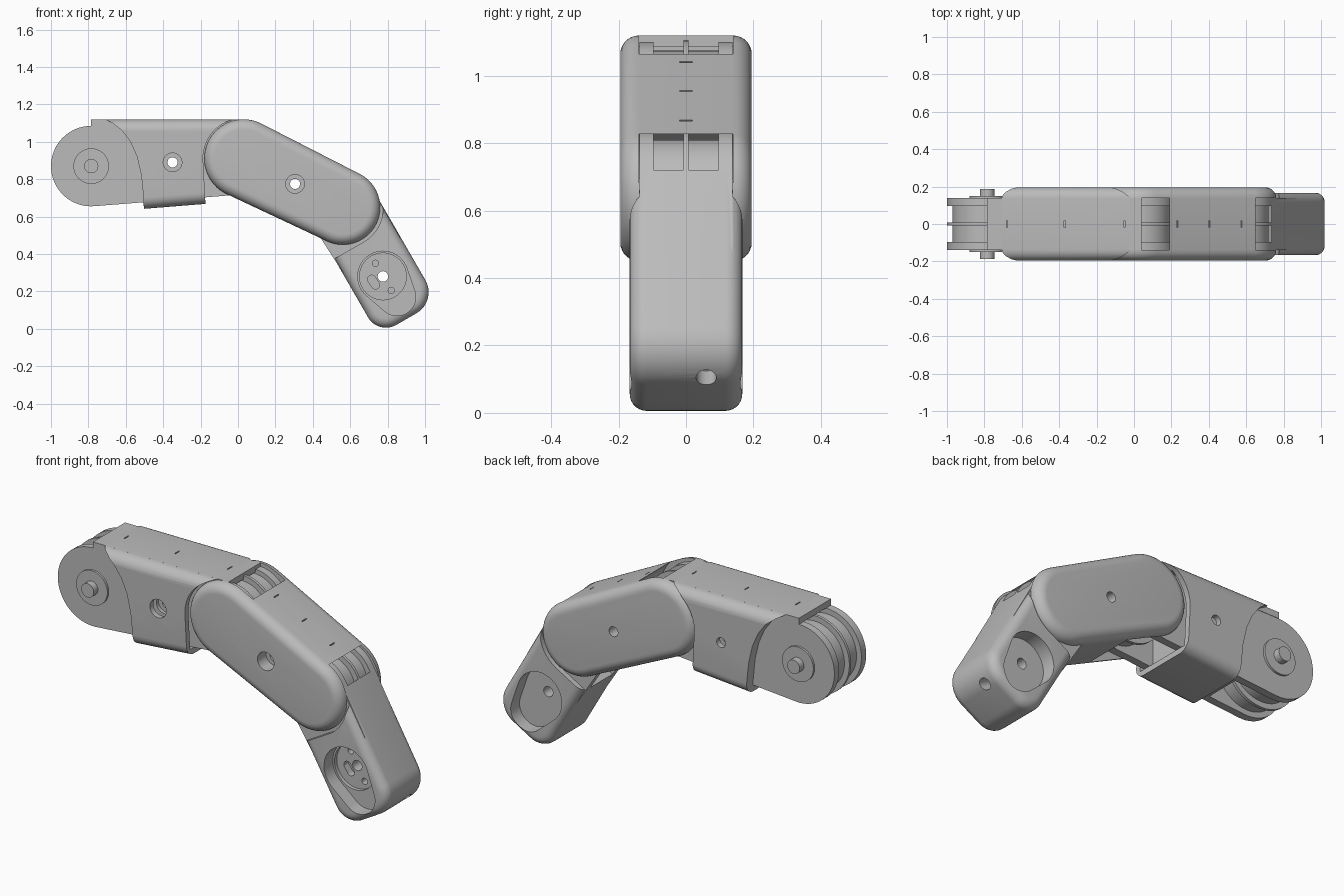
import bpy, bmesh
from math import pi, sin, cos, atan2, hypot, acos
from mathutils import Vector, Matrix

if "Cube" in bpy.data.objects:
    bpy.data.objects.remove(bpy.data.objects["Cube"])

grey = bpy.data.materials.new("light_grey")
grey.use_nodes = True
COLOUR = (0.5, 0.5, 0.5, 1)
grey.diffuse_color = COLOUR
grey.node_tree.nodes["Principled BSDF"].inputs["Base Color"].default_value = COLOUR


def arc(c, r, a0, a1, n=24):
    return [(c[0] + r * cos(a0 + (a1 - a0) * i / n), c[1] + r * sin(a0 + (a1 - a0) * i / n))
            for i in range(n + 1)]


def capsule(c0, r0, c1, r1):
    """Outline wrapped round two circles."""
    dx, dz = c1[0] - c0[0], c1[1] - c0[1]
    base = atan2(dz, dx)
    k = acos((r0 - r1) / hypot(dx, dz))
    return arc(c0, r0, base + k, base + 2 * pi - k, 32) + arc(c1, r1, base - k, base + k, 32)


def prism(name, pts, y0, y1, bevel=0, pick=None):
    """Extrude an x-z outline from y0 to y1 and round the picked edges."""
    bm = bmesh.new()
    face = bm.faces.new([bm.verts.new((x, y0, z)) for x, z in pts])
    ext = bmesh.ops.extrude_face_region(bm, geom=[face])
    moved = [g for g in ext["geom"] if isinstance(g, bmesh.types.BMVert)]
    bmesh.ops.translate(bm, verts=moved, vec=(0, y1 - y0, 0))
    bmesh.ops.recalc_face_normals(bm, faces=bm.faces)
    if bevel:
        edges = [e for e in bm.edges if pick((e.verts[1].co - e.verts[0].co).normalized())]
        bmesh.ops.bevel(bm, geom=edges, offset=bevel, segments=7, profile=0.5, affect='EDGES')
    me = bpy.data.meshes.new(name)
    bm.to_mesh(me)
    bm.free()
    me.materials.append(grey)
    ob = bpy.data.objects.new(name, me)
    bpy.context.collection.objects.link(ob)
    return ob


def disc(name, c, r, y0, y1):
    return prism(name, arc(c, r, 0, 2 * pi, 48)[:-1], y0, y1)


def box(name, x0, x1, z0, z1, y):
    return prism(name, [(x0, z0), (x1, z0), (x1, z1), (x0, z1)], -y, y)


def boolean(ob, cutter, op='DIFFERENCE'):
    mod = ob.modifiers.new("cut", 'BOOLEAN')
    mod.operation, mod.solver, mod.object = op, 'EXACT', cutter
    bpy.context.view_layer.objects.active = ob
    bpy.ops.object.modifier_apply(modifier="cut")
    bpy.data.objects.remove(cutter)


def bolt_hole(ob, c):
    boolean(ob, disc("cutter", c, 0.027, -0.4, 0.4))
    boolean(ob, disc("cutter", c, 0.05, -0.4, -0.12))


def slit(ob, x, z, slope):
    cutter = box("cutter", -0.003, 0.003, -0.02, 0.02, 0.02)
    cutter.matrix_world = Matrix.Translation((x, 0, z)) @ Matrix.Rotation(slope, 4, 'Y')
    bpy.context.view_layer.update()
    boolean(ob, cutter)


def drum(name, c, r):
    """Grooved pulley between two fork plates."""
    disc(name + "_drum", c, r - 0.03, -0.097, 0.097)
    disc(name + "_rib", c, r, -0.008, 0.008)


def across(d):
    return abs(d.y) < 0.1


def along_x(d):
    return abs(d.x) > 0.9


K, J1, J2 = (-0.785, 0.87), (0.03, 0.91), (0.56, 0.65)   # joint centres
BOLT1, BOLT2, PAD = (-0.35, 0.89), (0.305, 0.775), (0.775, 0.28)

# Base segment: rounded sleeve cut back round both joints
sleeve = prism("base_sleeve", [(-0.9, 1.12), (0.1, 1.12), (0.1, 0.69), (-0.9, 0.61)],
               -0.195, 0.195, 0.06, along_x)
left_curve = [(-0.5, 0.5), (-0.505, 0.7), (-0.517, 0.82), (-0.54, 0.92), (-0.575, 1.0),
              (-0.62, 1.06), (-0.67, 1.1), (-0.71, 1.121), (-0.71, 1.2)]
right_curve = [(0.03, 1.2)] + arc(J1, 0.217, pi / 2, pi) + [(-0.165, 0.5)]
boolean(sleeve, prism("cutter", left_curve + right_curve, -0.3, 0.3), 'INTERSECT')
boolean(sleeve, box("cutter", -0.47, 0.2, 0.7, 1.085, 0.165))
bolt_hole(sleeve, BOLT1)

# Base segment: fork plates, core, roof, knuckle hardware
base_outline = capsule(K, 0.215, J1, 0.19)
for side, s in (("right", -1), ("left", 1)):
    plate = prism("base_fork_" + side, base_outline, *sorted((s * 0.097, s * 0.138)))
    bolt_hole(plate, BOLT1)
    disc("knuckle_washer_" + side, K, 0.095, *sorted((s * 0.13, s * 0.15)))
    disc("knuckle_pin_" + side, K, 0.038, *sorted((s * 0.14, s * 0.187)))
core = prism("base_core", base_outline, -0.1, 0.1)
boolean(core, box("cutter", -0.55, -0.2, 0, 2, 0.3), 'INTERSECT')
bolt_hole(core, BOLT1)
roof = box("base_roof", -0.785, 0.04, 1.085, 1.1195, 0.14)
for x in (-0.68, -0.37, -0.05):
    for part in (roof, sleeve):
        slit(part, x, 1.12, 0)
drum("knuckle", K, 0.215)
drum("middle_joint", J1, 0.195)

# Middle segment: rounded capsule with pockets for both joints
middle = prism("middle_shell", capsule(J1, 0.21, J2, 0.2), -0.195, 0.195, 0.055, across)
pocket = [(0.15, 1.3), (0.15, 1.09)] + arc(J1, 0.222, 0.95, -0.9) + [(0.15, 0.5), (-0.5, 0.5), (-0.5, 1.3)]
boolean(middle, prism("cutter", pocket, -0.14, 0.14))
pocket = [(0.66, 1.2), (0.66, 0.83)] + arc(J2, 0.2, 1.1, 4.1) + [(0.42, 0.2), (1.1, 0.2), (1.1, 1.2)]
boolean(middle, prism("cutter", pocket, -0.14, 0.14))
bolt_hole(middle, BOLT2)
for x in (0.235, 0.405, 0.575):
    slit(middle, x, 1.045 - (x - 0.235) * 0.515, 0.476)
drum("tip_joint", J2, 0.19)


# Tip segment, laid out along its own slanted axis
def slant(s, t):
    return (0.5 * s + 0.866 * t, 0.5 * t - 0.866 * s)


def corner(s, t, r, a):
    return [slant(*p) for p in arc((s, t), r, a, a + pi / 2, 12)]


tip = prism("tip_body", [slant(-0.4, 0.998), slant(-0.4, 0.633)]
            + corner(0.295, 0.743, 0.11, -pi / 2) + corner(0.275, 0.868, 0.13, 0),
            -0.167, 0.167, 0.05, across)
boolean(tip, prism("cutter", [slant(-0.067, 0.5), slant(-0.067, 0.82),
                              slant(-0.283, 0.82), slant(-0.283, 1.2),
                              slant(-0.6, 1.2), slant(-0.6, 0.5)], -0.3, 0.3))
boolean(tip, disc("cutter", J2, 0.19, -0.3, 0.3))
for s in (-1, 1):
    boolean(tip, disc("cutter", J2, 0.217, *sorted((s * 0.14, s * 0.3))))
    boolean(tip, prism("cutter", capsule(PAD, 0.135, (0.85, 0.17), 0.1), *sorted((s * 0.09, s * 0.3))))
for c, r, depth in ((PAD, 0.125, -0.07), ((0.735, 0.35), 0.017, -0.03), ((0.82, 0.205), 0.017, -0.03)):
    boolean(tip, disc("cutter", c, r, -0.2, depth))
boolean(tip, prism("cutter", capsule((0.715, 0.265), 0.022, (0.735, 0.235), 0.022), -0.2, -0.03))
boolean(tip, disc("cutter", PAD, 0.028, -0.4, 0.4))

# Cord hole in the fingertip
cord = disc("cutter", (0, 0), 0.03, -0.08, 0.08)
cord.matrix_world = (Matrix.Translation((0.97, 0.06, 0.11))
                     @ Vector((0.87, 0, -0.5)).to_track_quat('Y', 'Z').to_matrix().to_4x4())
bpy.context.view_layer.update()
boolean(tip, cord)

# Tip fork plates
fork = capsule(J2, 0.188, slant(0, 0.815), 0.18)
for side, s in (("right", -1), ("left", 1)):
    plate = prism("tip_fork_" + side, fork, *sorted((s * 0.097, s * 0.138)))
    boolean(plate, disc("cutter", PAD, 0.14, -0.3, 0.3))

# Smooth shading with sharp edges kept
bpy.ops.object.select_all(action='DESELECT')
for ob in bpy.context.scene.objects:
    if ob.type == 'MESH':
        ob.select_set(True)
        bpy.context.view_layer.objects.active = ob
bpy.ops.object.shade_smooth_by_angle(angle=0.6)
